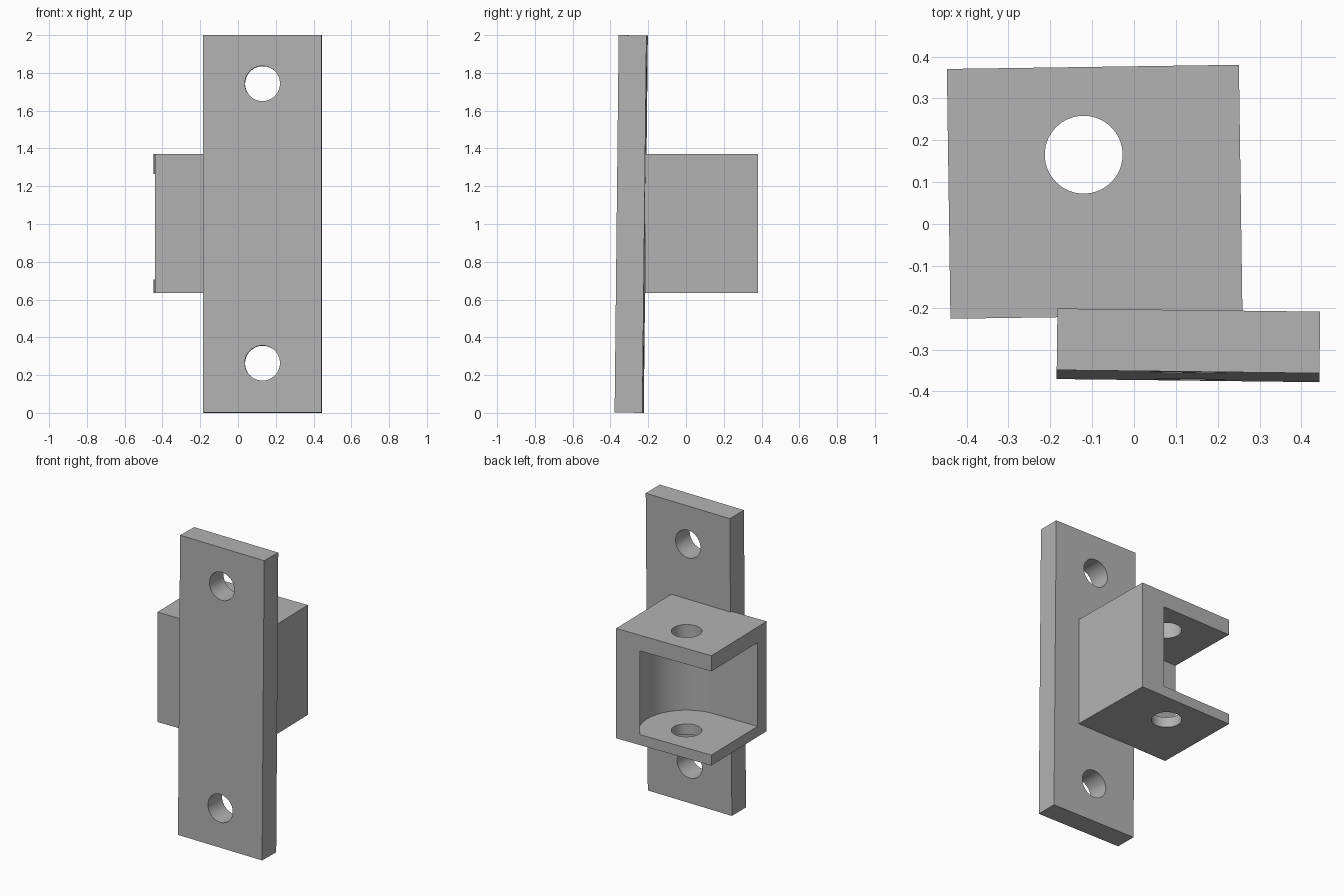
import bpy, bmesh, math
from mathutils import Vector

if "Cube" in bpy.data.objects:
    bpy.data.objects.remove(bpy.data.objects["Cube"], do_unlink=True)

GREY = (0.45, 0.45, 0.45, 1)
grey = bpy.data.materials.new("plain grey")
grey.use_nodes = True
grey.diffuse_color = GREY
grey.node_tree.nodes["Principled BSDF"].inputs["Base Color"].default_value = GREY


def prism(name, outline, height):
    """Extrude a flat outline along z, centred on z = 0."""
    bm = bmesh.new()
    face = bm.faces.new([bm.verts.new((x, y, -height / 2)) for x, y in outline])
    top = bmesh.ops.extrude_face_region(bm, geom=[face])["geom"]
    bmesh.ops.translate(bm, vec=(0, 0, height),
                        verts=[v for v in top if isinstance(v, bmesh.types.BMVert)])
    bmesh.ops.recalc_face_normals(bm, faces=bm.faces)
    mesh = bpy.data.meshes.new(name)
    bm.to_mesh(mesh)
    bm.free()
    mesh.materials.append(grey)
    obj = bpy.data.objects.new(name, mesh)
    bpy.context.collection.objects.link(obj)
    return obj


def box(name, sx, sy, sz):
    x, y = sx / 2, sy / 2
    return prism(name, [(-x, -y), (x, -y), (x, y), (-x, y)], sz)


def arc(radius, start, end, steps):
    return [(radius * math.cos(a), radius * math.sin(a))
            for a in (start + (end - start) * i / steps for i in range(steps + 1))]


def cut(obj, cutter):
    """Subtract the cutter, then throw it away."""
    cutter.hide_render = True
    mod = obj.modifiers.new("cut", "BOOLEAN")
    mod.operation, mod.solver, mod.object = "DIFFERENCE", "EXACT", cutter
    bpy.context.view_layer.objects.active = obj
    bpy.ops.object.modifier_apply(modifier=mod.name)
    bpy.data.objects.remove(cutter, do_unlink=True)


def hole(obj, location, depth, tilt=0):
    cutter = prism("hole_cutter", arc(0.093, 0, math.tau, 64)[:-1], depth)
    cutter.location = location
    cutter.rotation_euler.x = tilt
    cut(obj, cutter)


def finish(obj, location, rotation):
    obj.location, obj.rotation_euler = location, rotation
    bpy.ops.object.select_all(action="DESELECT")
    obj.select_set(True)
    bpy.context.view_layer.objects.active = obj
    bpy.ops.object.shade_smooth_by_angle(angle=math.radians(30))


# Mounting plate with a screw hole near each end
plate = box("mounting_plate", 0.628, 0.147, 1.998)
for z in (-0.737, 0.743):
    hole(plate, (0, 0, z), 0.5, math.pi / 2)
finish(plate, (0.13, -0.29, 1.0), (-0.0108, 0, -0.012))

# Bracket block: round-cornered pocket open to the back and one side
block = box("bracket_block", 0.698, 0.597, 0.735)
pin = Vector((-0.025, 0.089, 0))
R = 0.29
pocket = prism("pocket_cutter",
               arc(R, -math.pi / 2, math.pi / 2, 48) + [(-0.6, R), (-0.6, -R)], 0.56)
pocket.location = pin + Vector((0, 0, -0.0175))
cut(block, pocket)

# Pin hole through both flanges
hole(block, pin, 1.0)
finish(block, (-0.094, 0.077, 1.0025), (0, 0, 0.0143))
